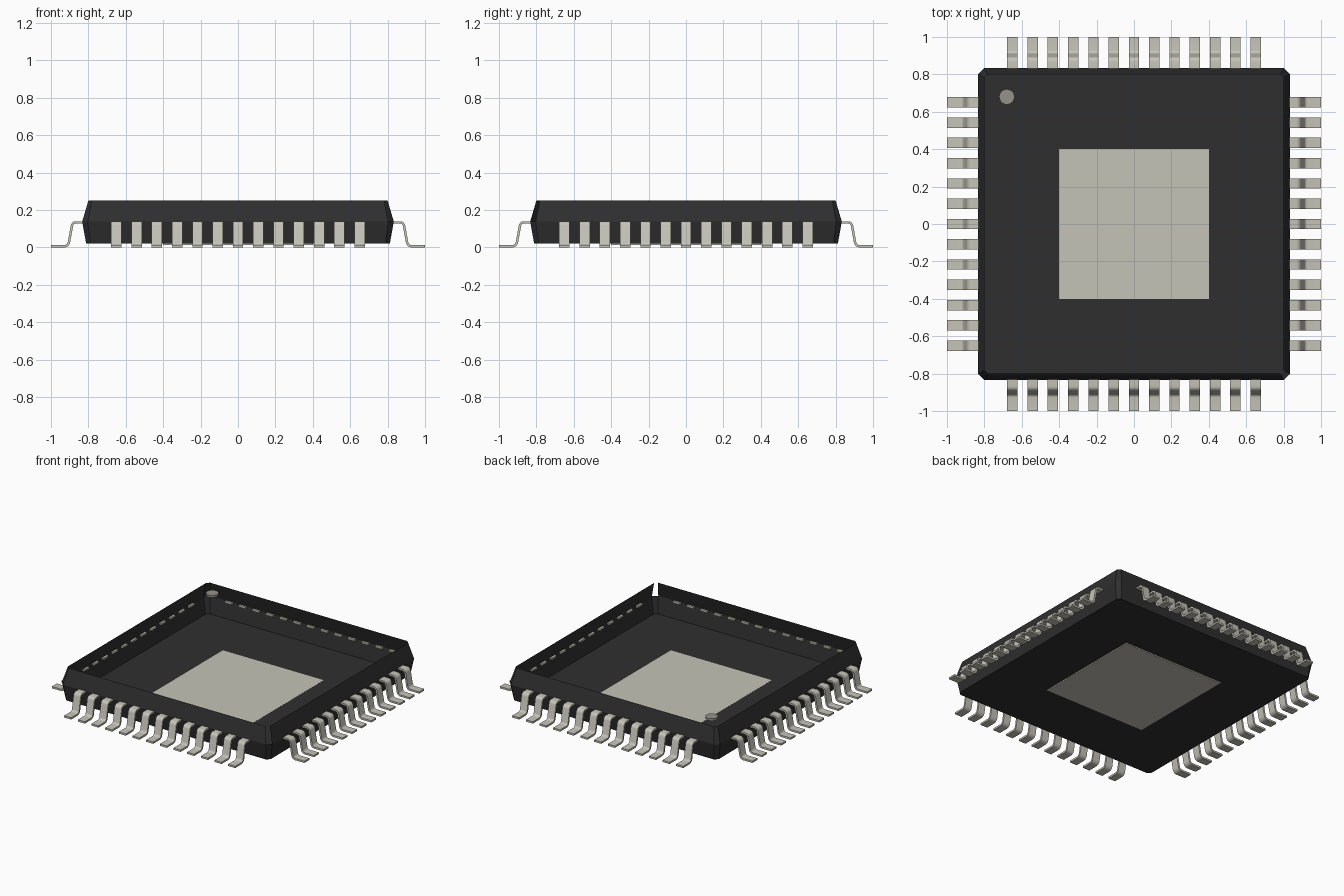
import bpy, bmesh, math
from mathutils import Vector, Matrix

cube = bpy.data.objects.get("Cube")
if cube:
    bpy.data.objects.remove(cube, do_unlink=True)


def material(name, rgb):
    m = bpy.data.materials.new(name)
    m.use_nodes = True
    m.diffuse_color = (*rgb, 1)
    m.node_tree.nodes["Principled BSDF"].inputs["Base Color"].default_value = (*rgb, 1)
    return m


BLACK = material("black_plastic", (0.028, 0.028, 0.028))
METAL = material("tinned_metal", (0.56, 0.55, 0.48))
MARK = material("marker_grey", (0.30, 0.29, 0.25))


def add_object(name, bm, mat):
    mesh = bpy.data.meshes.new(name)
    bm.to_mesh(mesh)
    bm.free()
    mesh.materials.append(mat)
    obj = bpy.data.objects.new(name, mesh)
    bpy.context.collection.objects.link(obj)
    return obj


def smooth(obj):
    bpy.ops.object.select_all(action='DESELECT')
    obj.select_set(True)
    bpy.context.view_layer.objects.active = obj
    bpy.ops.object.shade_smooth_by_angle(angle=math.radians(40))


# Package shell: chamfered square rings, closed floor, open top
def ring(bm, half, cut, z):
    k = half - cut
    pts = [(k, -half), (half, -k), (half, k), (k, half),
           (-k, half), (-half, k), (-half, -k), (-k, -half)]
    return [bm.verts.new((x, y, z)) for x, y in pts]


bm = bmesh.new()
rings = [ring(bm, 0.812, 0.022, 0.02), ring(bm, 0.833, 0.03, 0.138), ring(bm, 0.80, 0.018, 0.25)]
bm.faces.new(rings[0][::-1])
for level in range(2):
    lo, hi = rings[level], rings[level + 1]
    for i in range(8):
        if level == 1 and i == 0:
            continue  # open slit at one upper corner
        j = (i + 1) % 8
        bm.faces.new((lo[i], lo[j], hi[j], hi[i]))
add_object("package_shell", bm, BLACK)

# Thermal pad set in the floor
bm = bmesh.new()
bmesh.ops.create_cube(bm, size=1, matrix=Matrix.Translation((0, 0, 0.0163))
                      @ Matrix.Diagonal((0.80, 0.80, 0.0086, 1)))
add_object("thermal_pad", bm, METAL)

# Pin one marker disc
bm = bmesh.new()
bmesh.ops.create_cone(bm, cap_ends=True, segments=24, radius1=0.041, radius2=0.041, depth=0.016,
                      matrix=Matrix.Translation((-0.68, 0.68, 0.243)))
smooth(add_object("pin_one_marker", bm, MARK))


# Gull-wing lead: centre line with two rounded bends, given thickness
def arc(cx, cz, r, a0, a1, n=5):
    angles = [math.radians(a0 + (a1 - a0) * i / n) for i in range(n + 1)]
    return [Vector((cx + r * math.cos(a), cz + r * math.sin(a))) for a in angles]


path = ([Vector((0.817, 0.133))] + arc(0.868, 0.113, 0.02, 90, 10)
        + arc(0.928, 0.031, 0.0245, 190, 270) + [Vector((1.0, 0.0065))])
THICK, WIDTH, COUNT, PITCH = 0.013, 0.056, 13, 0.1083
upper, lower = [], []
for i, p in enumerate(path):
    t = (path[min(i + 1, len(path) - 1)] - path[max(i - 1, 0)]).normalized()
    if i in (0, len(path) - 1):
        t = Vector((1, 0))
    n = Vector((-t.y, t.x)) * THICK / 2
    upper.append(p + n)
    lower.append(p - n)

bm = bmesh.new()
for k in range(COUNT):
    y = (k - (COUNT - 1) / 2) * PITCH
    sections = []
    for u, l in zip(upper, lower):
        corners = ((u, -1), (u, 1), (l, 1), (l, -1))
        sections.append([bm.verts.new((q.x, y + s * WIDTH / 2, q.y)) for q, s in corners])
    for a, b in zip(sections, sections[1:]):
        for i in range(4):
            j = (i + 1) % 4
            bm.faces.new((a[i], b[i], b[j], a[j]))
    bm.faces.new(sections[0])
    bm.faces.new(sections[-1][::-1])
bmesh.ops.recalc_face_normals(bm, faces=bm.faces)
left_leads = add_object("leads_left", bm, METAL)
smooth(left_leads)

# Repeat the row on the other three sides
for i, side in enumerate(("back", "right", "front"), 1):
    row = bpy.data.objects.new("leads_" + side, left_leads.data)
    row.rotation_euler.z = i * math.pi / 2
    bpy.context.collection.objects.link(row)
